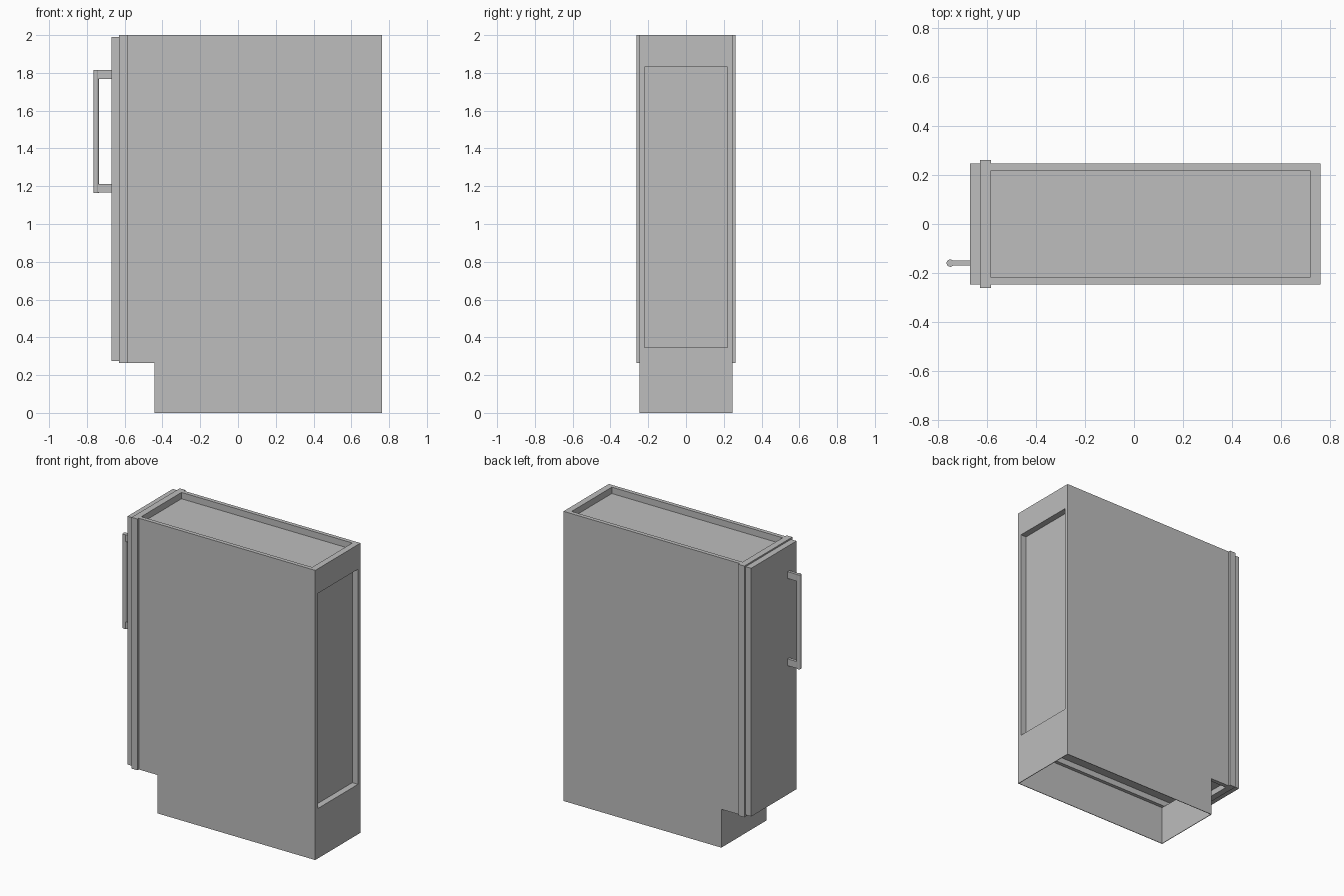
import bpy
import bmesh
import math
from mathutils import Matrix

cube = bpy.data.objects.get("Cube")
if cube:
    bpy.data.objects.remove(cube, do_unlink=True)

GREY = (0.51, 0.51, 0.51, 1.0)
mat = bpy.data.materials.new("light grey")
mat.use_nodes = True
mat.diffuse_color = GREY
mat.node_tree.nodes["Principled BSDF"].inputs["Base Color"].default_value = GREY


def finish(name, bm):
    """Turn a bmesh into a named, coloured object."""
    mesh = bpy.data.meshes.new(name)
    bm.to_mesh(mesh)
    bm.free()
    mesh.materials.append(mat)
    obj = bpy.data.objects.new(name, mesh)
    bpy.context.collection.objects.link(obj)
    return obj


def boxes(name, *extents):
    """One object from boxes given as (x0, x1, y0, y1, z0, z1)."""
    bm = bmesh.new()
    for x0, x1, y0, y1, z0, z1 in extents:
        m = Matrix.Translation(((x0 + x1) / 2, (y0 + y1) / 2, (z0 + z1) / 2))
        bmesh.ops.create_cube(bm, size=1, matrix=m @ Matrix.Diagonal((x1 - x0, y1 - y0, z1 - z0, 1)))
    return finish(name, bm)


FRONT, BACK = -0.585, 0.763     # carcass ends along x
HALF, INNER = 0.247, 0.219      # outer and inner half width
BASE, TOP = 0.265, 2.0          # carcass bottom and top
TOE = -0.443                    # toe kick face
PANEL = 0.72                    # recessed back panel face
T = 0.004                       # thickness of the plinth sheets

# Carcass sides
for side, s in (("left", 1), ("right", -1)):
    y0, y1 = sorted((s * INNER, s * HALF))
    boxes(side + "_side_panel", (FRONT, BACK, y0, y1, BASE, TOP))

# Horizontal panels, set in from the top and bottom edges
boxes("top_panel", (FRONT, PANEL, -INNER, INNER, 1.915, 1.956))
boxes("bottom_panel", (FRONT, PANEL, -INNER, INNER, 0.305, 0.345))

# Back: two rails around a recessed panel
boxes("back_rails",
      (PANEL, BACK, -INNER, INNER, 1.83, TOP),
      (PANEL, BACK, -INNER, INNER, BASE, 0.345))
boxes("back_panel", (PANEL - 0.02, PANEL, -INNER, INNER, 0.345, 1.915))

# Hollow plinth, open underneath
boxes("plinth",
      (TOE, BACK, HALF - T, HALF, 0, BASE),
      (TOE, BACK, -HALF, -HALF + T, 0, BASE),
      (BACK - T, BACK, -HALF + T, HALF - T, 0, BASE))
boxes("toe_kick", (TOE, TOE + T, -HALF + T, HALF - T, 0, BASE))

# Face frame, slightly wider than the carcass
FY, FX = 0.262, -0.629
boxes("face_frame",
      (FX, FRONT, INNER - 0.03, FY, BASE, TOP),
      (FX, FRONT, -FY, -INNER + 0.03, BASE, TOP),
      (FX, FRONT, -INNER + 0.03, INNER - 0.03, 1.91, TOP),
      (FX, FRONT, -INNER + 0.03, INNER - 0.03, BASE, 0.345))

# Door
boxes("door", (-0.671, FX, -HALF, HALF, 0.276, 1.99))

# Handle: round bar on two flat posts
HY, HX, HR = -0.16, -0.751, 0.015
Z0, Z1 = 1.165, 1.816
boxes("handle_posts", *[(HX, -0.671, HY - 0.01, HY + 0.01, z, z + 0.047)
                        for z in (Z0 + 0.001, Z1 - 0.048)])
bm = bmesh.new()
bmesh.ops.create_cone(bm, cap_ends=True, segments=24, radius1=HR, radius2=HR, depth=Z1 - Z0,
                      matrix=Matrix.Translation((HX, HY, (Z0 + Z1) / 2)))
bar = finish("handle_bar", bm)
bpy.ops.object.select_all(action='DESELECT')
bar.select_set(True)
bpy.context.view_layer.objects.active = bar
bpy.ops.object.shade_smooth_by_angle(angle=math.radians(40))
